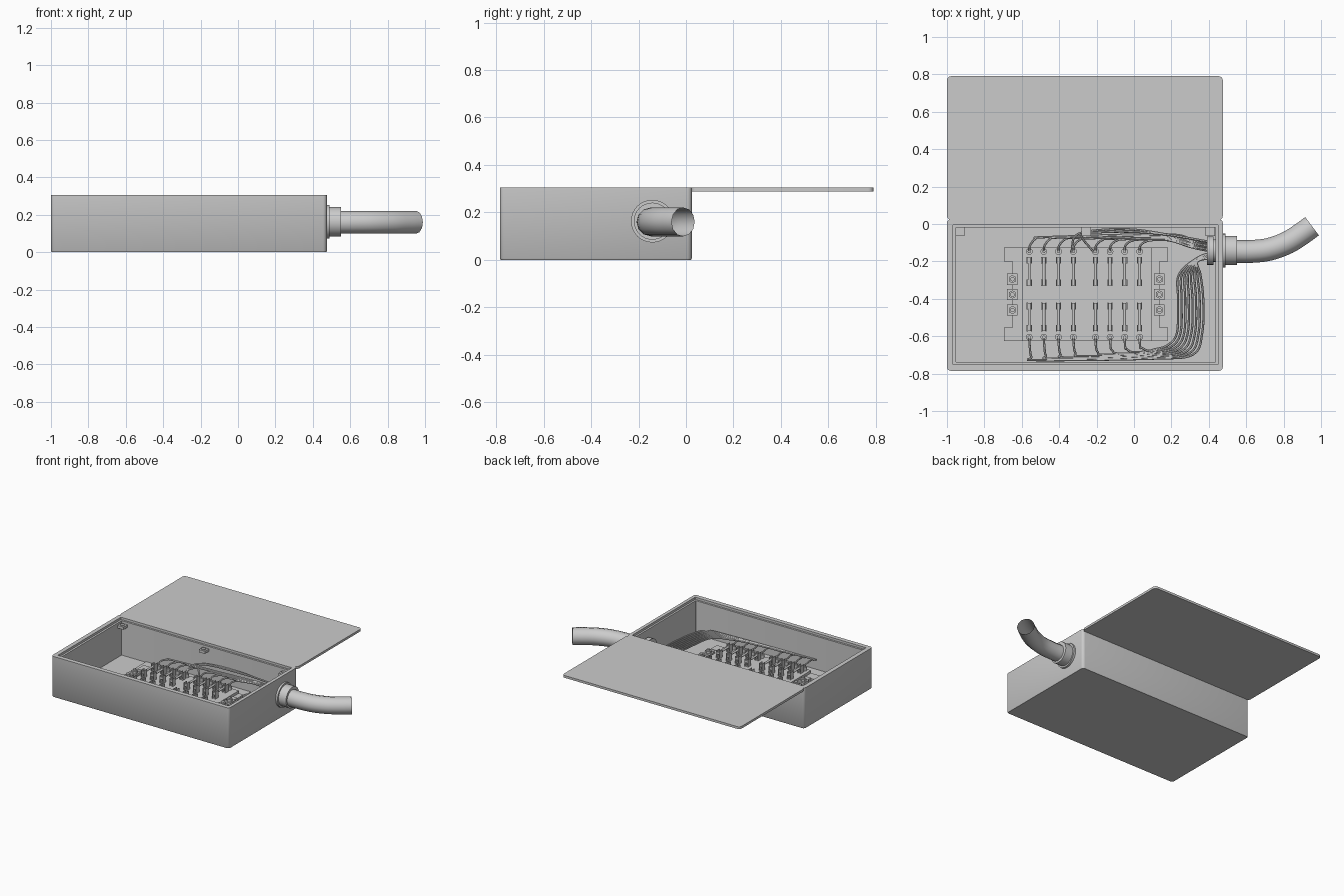
import bpy, bmesh, math
from mathutils import Vector, Matrix

if "Cube" in bpy.data.objects:
    bpy.data.objects.remove(bpy.data.objects["Cube"])


def finish(name, bm, smooth=False):
    bmesh.ops.recalc_face_normals(bm, faces=bm.faces)
    me = bpy.data.meshes.new(name)
    bm.to_mesh(me)
    bm.free()
    ob = bpy.data.objects.new(name, me)
    bpy.context.collection.objects.link(ob)
    if smooth:
        bpy.ops.object.select_all(action='DESELECT')
        ob.select_set(True)
        bpy.context.view_layer.objects.active = ob
        bpy.ops.object.shade_smooth_by_angle(angle=math.radians(40))
    return ob


def add_box(bm, x0, x1, y0, y1, z0, z1):
    m = Matrix.Translation(((x0 + x1) / 2, (y0 + y1) / 2, (z0 + z1) / 2))
    m = m @ Matrix.Diagonal((x1 - x0, y1 - y0, z1 - z0, 1))
    bmesh.ops.create_cube(bm, size=1, matrix=m)


def add_cyl(bm, loc, r, h, n, axis='Z'):
    rot = {'Z': Matrix(), 'X': Matrix.Rotation(math.pi / 2, 4, 'Y'),
           'Y': Matrix.Rotation(math.pi / 2, 4, 'X')}[axis]
    bmesh.ops.create_cone(bm, cap_ends=True, segments=n, radius1=r, radius2=r,
                          depth=h, matrix=Matrix.Translation(loc) @ rot)


def loft(bm, rings, caps=True):
    vs = [[bm.verts.new(p) for p in ring] for ring in rings]
    n = len(vs[0])
    for a, b in zip(vs, vs[1:]):
        for i in range(n):
            bm.faces.new((a[i], a[(i + 1) % n], b[(i + 1) % n], b[i]))
    if caps:
        bm.faces.new(vs[0][::-1])
        bm.faces.new(vs[-1])


def round_rect(x0, x1, y0, y1, r, z, n=5):
    pts = []
    corners = [(x1 - r, y1 - r), (x0 + r, y1 - r), (x0 + r, y0 + r), (x1 - r, y0 + r)]
    for k, (cx, cy) in enumerate(corners):
        for i in range(n):
            a = math.pi / 2 * (k + i / (n - 1))
            pts.append((cx + r * math.cos(a), cy + r * math.sin(a), z))
    return pts


def spline(pts, steps):
    p = [Vector(q) for q in pts]
    p = [2 * p[0] - p[1]] + p + [2 * p[-1] - p[-2]]
    out = []
    for a, b, c, d in zip(p, p[1:], p[2:], p[3:]):
        for i in range(steps):
            t = i / steps
            out.append(0.5 * (2 * b + (c - a) * t + (2 * a - 5 * b + 4 * c - d) * t * t
                              + (3 * b - a - 3 * c + d) * t ** 3))
    return out + [p[-2]]


def sweep(bm, pts, r, n, steps, caps=True):
    path = spline(pts, steps)
    rings = []
    for i, c in enumerate(path):
        t = (path[min(i + 1, len(path) - 1)] - path[max(i - 1, 0)]).normalized()
        side = t.cross(Vector((0, 0, 1))).normalized()
        up = side.cross(t)
        rings.append([c + r * (math.cos(a) * side + math.sin(a) * up)
                      for a in (2 * math.pi * k / n for k in range(n))])
    loft(bm, rings, caps)


# enclosure: outer skin, rim, recessed lip, inner walls and floor
bm = bmesh.new()
O = (-1, 0.475, -0.785, 0.025)
loft(bm, [round_rect(-0.996, 0.471, -0.781, 0.021, 0.018, 0),
          round_rect(*O, 0.02, 0.006), round_rect(*O, 0.02, 0.305),
          round_rect(-0.968, 0.45, -0.752, -0.004, 0.004, 0.305),
          round_rect(-0.968, 0.45, -0.752, -0.004, 0.004, 0.288),
          round_rect(-0.953, 0.436, -0.738, -0.018, 0.003, 0.288),
          round_rect(-0.953, 0.436, -0.738, -0.018, 0.003, 0.03)])
finish("enclosure", bm, True)

# open lid
bm = bmesh.new()
L = (-1, 0.475, 0.022, 0.79)
loft(bm, [round_rect(*L, 0.022, 0.288), round_rect(*L, 0.022, 0.305)])
finish("lid", bm, True)

# lid screw tabs along the back wall
bm = bmesh.new()
for x in (-0.93, -0.255, 0.407):
    add_box(bm, x - 0.025, x + 0.025, -0.065, -0.017, 0.25, 0.27)
    add_cyl(bm, (x, -0.042, 0.273), 0.014, 0.008, 12)
finish("lid_screw_tabs", bm)

# floor plates
bm = bmesh.new()
add_box(bm, -0.75, 0.43, -0.737, -0.019, 0.028, 0.036)
add_box(bm, -0.65, 0.12, -0.735, -0.02, 0.03, 0.042)
finish("mounting_plates", bm)

# terminal block with feet and bolted end brackets
bm = bmesh.new()
add_box(bm, -0.6, 0.095, -0.625, -0.125, 0.04, 0.085)
for y0, y1 in ((-0.2, -0.125), (-0.625, -0.553)):
    add_box(bm, -0.695, -0.6, y0, y1, 0.036, 0.065)
    add_box(bm, 0.095, 0.182, y0, y1, 0.036, 0.065)
for x0, x1 in ((-0.65, -0.6), (0.095, 0.135)):
    add_box(bm, x0, x1, -0.553, -0.2, 0.036, 0.07)
finish("terminal_base", bm)

bm = bmesh.new()
for x in (-0.65, 0.136):
    for y in (-0.295, -0.377, -0.46):
        add_box(bm, x - 0.028, x + 0.028, y - 0.03, y + 0.03, 0.036, 0.085)
        add_cyl(bm, (x, y, 0.093), 0.022, 0.018, 6)
        add_cyl(bm, (x, y, 0.105), 0.012, 0.014, 12)
finish("bracket_bolts", bm)

# sixteen terminals: screw post, two clips and a fuse
columns = (-0.56, -0.482, -0.404, -0.324, -0.206, -0.128, -0.05, 0.03)
posts, clips, fuses = bmesh.new(), bmesh.new(), bmesh.new()
for x in columns:
    for s in (1, -1):
        mid = -0.376
        Y = lambda d: mid + s * d
        add_cyl(posts, (x, Y(0.229), 0.095), 0.018, 0.03, 12)
        add_cyl(posts, (x, Y(0.229), 0.115), 0.009, 0.02, 8)
        for d in (0.062, 0.182):
            for e in (-1, 1):
                cx = x + e * 0.011
                add_box(clips, cx - 0.003, cx + 0.003, Y(d) - 0.018, Y(d) + 0.018, 0.08, 0.14)
            add_box(clips, x - 0.014, x + 0.014, Y(d) - 0.012, Y(d) + 0.012, 0.08, 0.09)
            add_cyl(fuses, (x, Y(d), 0.122), 0.010, 0.03, 10, 'Y')
        add_cyl(fuses, (x, Y(0.122), 0.122), 0.008, 0.13, 10, 'Y')
finish("terminal_screws", posts, True)
finish("fuse_clips", clips)
finish("fuses", fuses, True)

# wires from the back and front terminals into the gland
bm = bmesh.new()
for i, x in enumerate(columns):
    f = i / 7
    yt = -0.07 - 0.015 * f
    end = (0.43, -0.10 - 0.05 * f, 0.185 - 0.02 * (i % 3))
    sweep(bm, [(x, -0.15, 0.118), (x + 0.004, -0.115, 0.13), (x + 0.035, yt - 0.008, 0.135),
               (x + 0.09, yt, 0.135 + 0.005 * (i % 2)),
               (0.17 + 0.03 * f, -0.055 - 0.035 * f, 0.15), (0.31, -0.085 - 0.04 * f, 0.165), end],
          0.006, 6, 6)
    yb = -0.728 + 0.05 * f
    xr = 0.375 - 0.135 * f
    sweep(bm, [(x, -0.6, 0.118), (x + 0.003, -0.66, 0.125), (x + 0.012, yb + 0.016, 0.12),
               (x + 0.045, yb, 0.115), (max(0.1, x + 0.08), yb + 0.008, 0.11),
               (xr - 0.06, yb + 0.03, 0.11), (xr - 0.01, -0.58, 0.115),
               (xr - 0.005, -0.4, 0.13), (xr - 0.02 + 0.02 * f, -0.27, 0.145),
               (0.34, -0.2 + 0.02 * f, 0.155), (0.43, -0.18 + 0.03 * f, 0.15)],
          0.006, 6, 6)
# two loose wires bowing along the back wall
for k in range(2):
    sweep(bm, [(columns[3 + k] - 0.01, -0.15, 0.118), (-0.31 + 0.03 * k, -0.06, 0.15),
               (-0.18, -0.032 - 0.012 * k, 0.165), (0.0, -0.03 - 0.012 * k, 0.17),
               (0.2, -0.06, 0.18), (0.43, -0.10, 0.19)], 0.006, 6, 6)
finish("wires", bm, True)

# cable gland: inner nut, sleeve, flange and collar
bm = bmesh.new()
c = (-0.142, 0.163)
for x0, x1, r, n in ((0.39, 0.425, 0.076, 24), (0.42, 0.48, 0.06, 24),
                     (0.472, 0.49, 0.09, 32), (0.488, 0.552, 0.078, 32)):
    add_cyl(bm, ((x0 + x1) / 2, *c), r, x1 - x0, n, 'X')
finish("cable_gland", bm, True)

# open-ended bent conduit
bm = bmesh.new()
sweep(bm, [(0.54, -0.147, 0.16), (0.62, -0.147, 0.16), (0.72, -0.136, 0.16),
           (0.82, -0.1, 0.16), (0.9, -0.05, 0.16), (0.952, -0.012, 0.16)],
      0.061, 12, 4, caps=False)
finish("conduit", bm, True)
